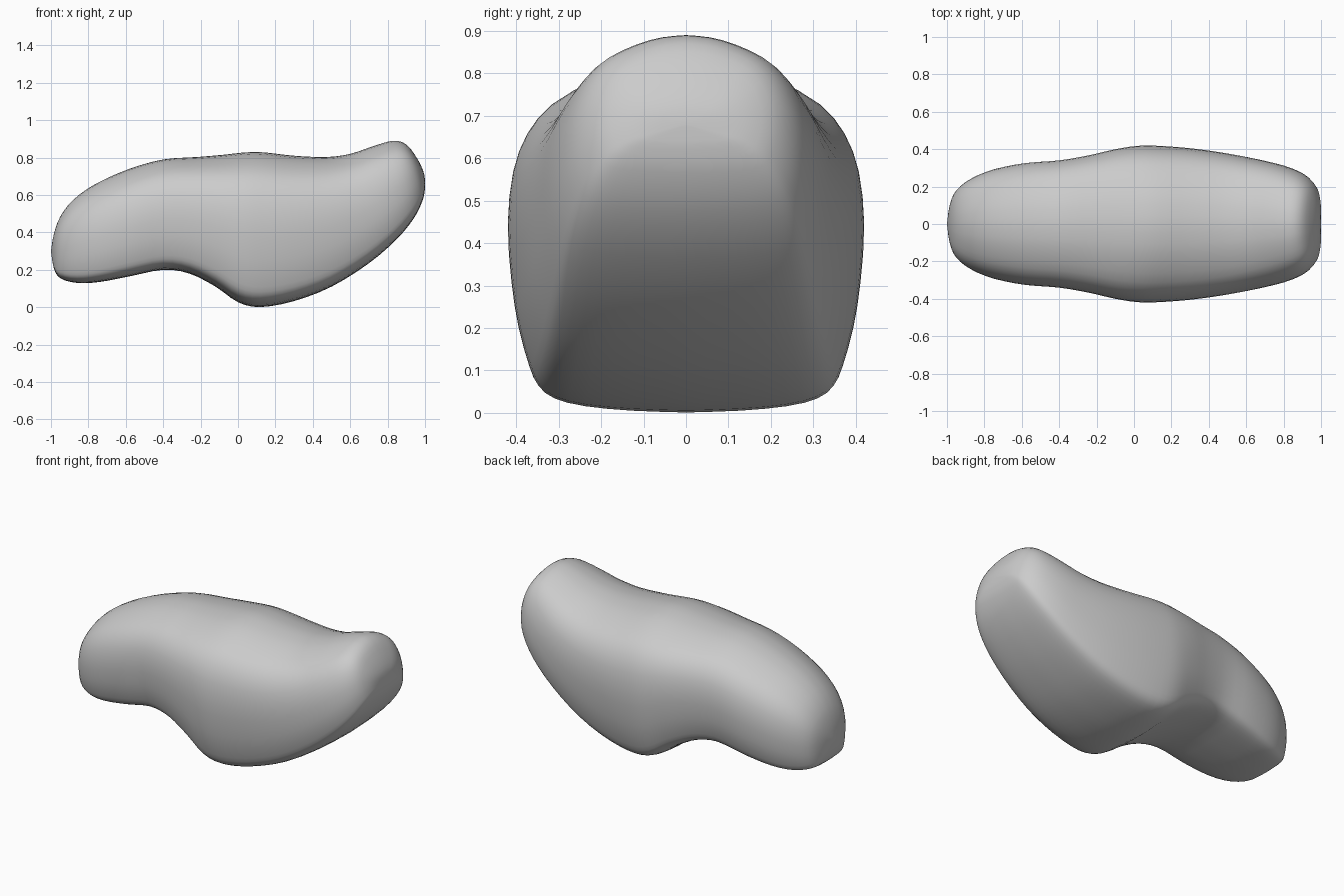
import bpy, bmesh

if "Cube" in bpy.data.objects:
    bpy.data.objects.remove(bpy.data.objects["Cube"])

# Cross-sections along the body:
# bottom x, bottom z, top x, top z, half width, narrowing towards the back
SECTIONS = [
    (-1, .30, -1, .30, 0, .1),
    (-.985, .21, -.985, .39, .105, .1),
    (-.95, .155, -.95, .485, .185, .1),
    (-.86, .13, -.88, .575, .25, .1),
    (-.74, .135, -.76, .66, .30, .1),
    (-.58, .165, -.58, .74, .333, .08),
    (-.40, .20, -.40, .79, .345, .05),
    (-.26, .18, -.22, .803, .37, .02),
    (-.12, .11, -.08, .815, .40, 0),
    (0, .027, .04, .828, .418, 0),
    (.12, .001, .14, .828, .418, 0),
    (.30, .033, .30, .81, .405, 0),
    (.50, .11, .47, .803, .383, .03),
    (.70, .235, .60, .82, .355, .08),
    (.85, .365, .72, .86, .325, .15),
    (.94, .475, .83, .89, .283, .2),
    (.985, .565, .90, .87, .228, .2),
    (.998, .62, .955, .80, .165, .2),
    (1, .65, .99, .73, .095, .2),
    (1, .68, 1, .68, 0, .2),
]
# Half outline of a section: width fraction, height fraction (flat belly, arched back)
PROFILE = [(0, 0), (.3, .005), (.57, .018), (.74, .04), (.83, .075), (.88, .13),
           (.94, .24), (.98, .37), (1, .53), (.97, .68), (.89, .79), (.75, .875),
           (.5, .947), (.25, .987), (0, 1)]


def smooth(points, steps):
    """Catmull-Rom interpolation through tuples of numbers."""
    out = []
    n = len(points)
    for i in range(n - 1):
        p0, p1, p2, p3 = (points[max(0, min(n - 1, i + k))] for k in (-1, 0, 1, 2))
        for s in range(steps):
            t = s / steps
            out.append(tuple(
                .5 * (2 * b + (c - a) * t + (2 * a - 5 * b + 4 * c - d) * t * t
                      + (3 * b - a - 3 * c + d) * t ** 3)
                for a, b, c, d in zip(p0, p1, p2, p3)))
    return out + [points[-1]]


# Full closed outline, mirrored across the centre line
half = smooth(PROFILE, 2)
outline = half + [(-w, h) for w, h in reversed(half[1:-1])]

# Loft the sections into one closed skin
bm = bmesh.new()
rings = []
for bx, bz, tx, tz, w, narrow in smooth(SECTIONS, 3):
    rings.append([bm.verts.new((bx + (tx - bx) * h,
                                w * y * (1 - narrow * max(h, 0) ** 2),
                                bz + (tz - bz) * h))
                  for y, h in outline])
count = len(outline)
for a, b in zip(rings, rings[1:]):
    for j in range(count):
        k = (j + 1) % count
        bm.faces.new((a[j], a[k], b[k], b[j]))
bmesh.ops.remove_doubles(bm, verts=bm.verts, dist=.0005)
bmesh.ops.recalc_face_normals(bm, faces=bm.faces)
for f in bm.faces:
    f.smooth = True

mesh = bpy.data.meshes.new("body")
bm.to_mesh(mesh)
bm.free()
body = bpy.data.objects.new("body", mesh)
bpy.context.collection.objects.link(body)
